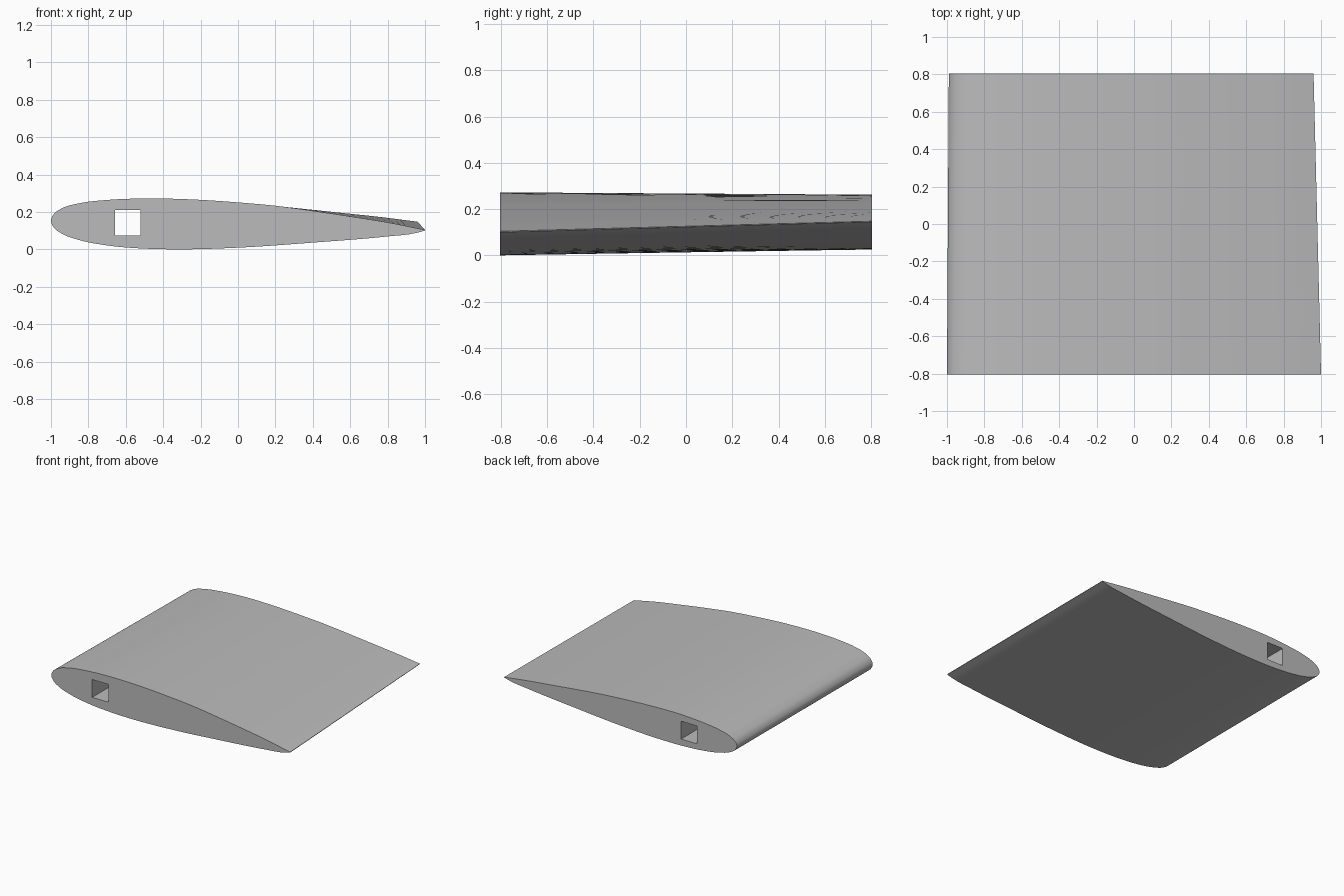
import bpy, bmesh, math
from mathutils import Vector

cube = bpy.data.objects.get("Cube")
if cube:
    bpy.data.objects.remove(cube, do_unlink=True)

grey = bpy.data.materials.new("plain grey")
grey.use_nodes = True
grey.diffuse_color = (0.5, 0.5, 0.5, 1)
grey.node_tree.nodes["Principled BSDF"].inputs["Base Color"].default_value = (0.5, 0.5, 0.5, 1)

HALF_SPAN = 0.805

# Root airfoil, from trailing edge over the top and nose to the underside
ROOT = [(1, .104), (.8, .144), (.6, .176), (.4, .206), (.2, .233), (0, .251),
        (-.25, .267), (-.5, .272), (-.7, .264), (-.85, .246), (-.94, .22),
        (-.985, .188), (-1, .155), (-.985, .117), (-.94, .083), (-.85, .05),
        (-.7, .021), (-.5, .004), (-.3, 0), (0, .009), (.4, .036), (.8, .069),
        (.94, .085), (1, .1)]


def smooth_path(points, steps=6):
    """Spline through the points, open at the trailing edge."""
    p = [Vector(q) for q in points]
    p = [p[0] * 2 - p[1]] + p + [p[-1] * 2 - p[-2]]
    path = []
    for a, b, c, d in zip(p, p[1:], p[2:], p[3:]):
        # tangents weighted by segment length, so uneven spacing stays fair
        l0, l1, l2 = (b - a).length, (c - b).length, (d - c).length
        m1 = ((b - a) / l0 * l1 + (c - b) / l1 * l0) / (l0 + l1) * l1
        m2 = ((c - b) / l1 * l2 + (d - c) / l2 * l1) / (l1 + l2) * l1
        for i in range(steps):
            t = i / steps
            path.append(b * (2*t**3 - 3*t**2 + 1) + m1 * (t**3 - 2*t**2 + t)
                        + c * (3*t**2 - 2*t**3) + m2 * (t**3 - t**2))
    path.append(p[-2])
    return path


def tip_point(x, z):
    """Root point moved to the shorter, thinner, twisted tip section."""
    offset = z - (0.15 - 0.025 * (x + 1))
    thin = 0.88 - (0.13 * max(0, x + 0.5) if offset > 0 else 0)
    return -0.99 + (x + 1) * 0.975, 0.143 + 0.001 * (x + 1) + offset * thin


# Wing skin lofted between the two sections, with flat end caps
root = smooth_path(ROOT)
bm = bmesh.new()
front = [bm.verts.new((x, -HALF_SPAN, max(z, 0))) for x, z in root]
back = []
for x, z in root:
    tx, tz = tip_point(x, z)
    back.append(bm.verts.new((tx, HALF_SPAN, tz)))
n = len(root)
for i in range(n):
    j = (i + 1) % n
    bm.faces.new((front[i], front[j], back[j], back[i]))
bm.faces.new(front)
bm.faces.new(back)
bmesh.ops.recalc_face_normals(bm, faces=bm.faces)
mesh = bpy.data.meshes.new("wing_section")
bm.to_mesh(mesh)
bm.free()
mesh.materials.append(grey)
wing = bpy.data.objects.new("wing_section", mesh)
bpy.context.collection.objects.link(wing)

# Square spar channel cut straight through the span
bpy.ops.mesh.primitive_cube_add(size=1, location=(-0.59, 0, 0.1425))
cutter = bpy.context.object
cutter.name = "spar_channel_cutter"
cutter.scale = (0.135, 2, 0.135)
cutter.hide_render = True
cutter.data.materials.append(grey)
cut = wing.modifiers.new("spar_channel", "BOOLEAN")
cut.operation = "DIFFERENCE"
cut.solver = "EXACT"
cut.object = cutter

bpy.ops.object.select_all(action="DESELECT")
wing.select_set(True)
bpy.context.view_layer.objects.active = wing
bpy.ops.object.modifier_apply(modifier=cut.name)
bpy.data.objects.remove(cutter, do_unlink=True)
bpy.ops.object.shade_smooth_by_angle(angle=math.radians(30))
